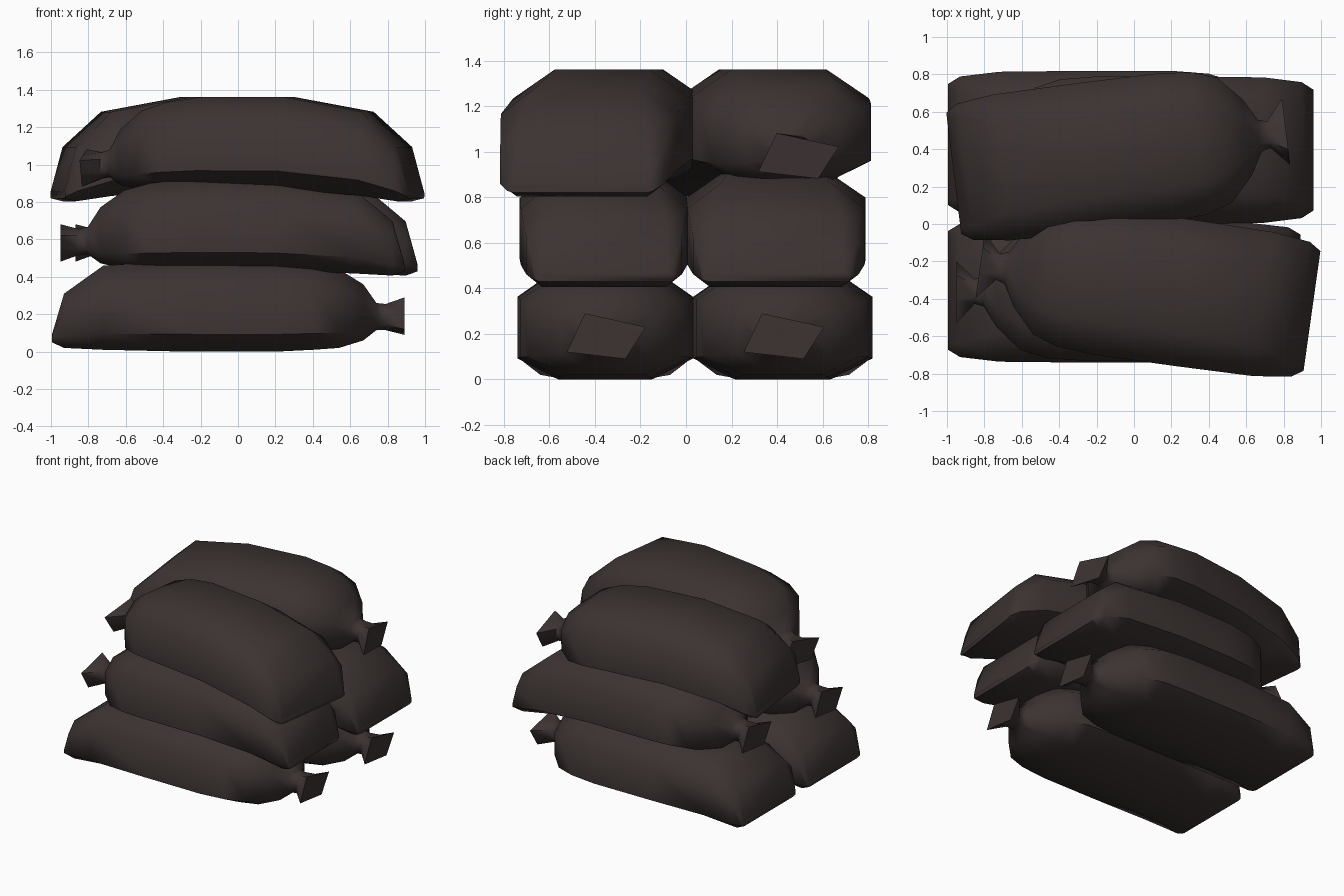
import bpy, bmesh, math

if "Cube" in bpy.data.objects:
    bpy.data.objects.remove(bpy.data.objects["Cube"])

cloth = bpy.data.materials.new("dark_brown_cloth")
cloth.diffuse_color = (0.045, 0.033, 0.032, 1)
cloth.use_nodes = True
cloth.node_tree.nodes["Principled BSDF"].inputs["Base Color"].default_value = cloth.diffuse_color

# Sack sections from sewn end to tied neck: x, half width, bottom, top, flat share
SECTIONS = [
    (-0.995, 0.32, 0.050, 0.09, 0.92),
    (-0.93, 0.36, 0.020, 0.31, 0.80),
    (-0.72, 0.385, 0.010, 0.46, 0.60),
    (-0.27, 0.39, 0.000, 0.49, 0.53),
    (0.20, 0.39, 0.000, 0.485, 0.53),
    (0.40, 0.375, 0.010, 0.47, 0.53),
    (0.54, 0.33, 0.020, 0.44, 0.52),
    (0.67, 0.20, 0.060, 0.36, 0.50),
    (0.74, 0.085, 0.115, 0.26, 0.50),
    (0.79, 0.07, 0.115, 0.255, 0.50),
]
# Corners of the skewed flare beyond the knot (y, z about the neck)
FLARE = [(0.18, 0.04), (-0.09, 0.10), (-0.17, -0.07), (0.09, -0.10)]
MID_X = -0.0525


def section_ring(x, w, z0, z1, f):
    h = z1 - z0
    lo, hi = z0 + 0.19 * h, z0 + 0.74 * h
    return [(x, w, lo), (x, w, hi), (x, f * w, z1), (x, -f * w, z1),
            (x, -w, hi), (x, -w, lo), (x, -f * w, z0), (x, f * w, z0)]


def flare_ring(x):
    ring = []
    for i, (y, z) in enumerate(FLARE):
        py, pz = FLARE[i - 1]
        ring += [(x, (y + py) / 2, 0.19 + (z + pz) / 2), (x, y, 0.19 + z)]
    return ring


def make_sack(name, cx, cy, lift, arch, length, width, yaw):
    """Loft one sack, bending it over the layer below."""
    bm = bmesh.new()
    rings = []
    for pts in [section_ring(*s) for s in SECTIONS] + [flare_ring(0.89)]:
        ring = []
        for x, y, z in pts:
            z += lift + arch * (1 - (x / 0.9) ** 2)
            ring.append(bm.verts.new(((x - MID_X) * length, y * width, z)))
        rings.append(ring)
    for a, b in zip(rings, rings[1:]):
        for i in range(8):
            j = (i + 1) % 8
            bm.faces.new((a[i], a[j], b[j], b[i]))
    bm.faces.new(rings[0])
    bm.faces.new(rings[-1])
    bmesh.ops.recalc_face_normals(bm, faces=bm.faces)
    mesh = bpy.data.meshes.new(name)
    bm.to_mesh(mesh)
    bm.free()
    mesh.materials.append(cloth)
    ob = bpy.data.objects.new(name, mesh)
    ob.location = (cx, cy, 0)
    ob.rotation_euler.z = math.radians(yaw)
    bpy.context.collection.objects.link(ob)
    bpy.ops.object.select_all(action='DESELECT')
    ob.select_set(True)
    bpy.context.view_layer.objects.active = ob
    bpy.ops.object.shade_smooth_by_angle(angle=math.radians(60))


# Bottom layer, necks to the right
make_sack("bottom_front_sack", -0.0525, -0.355, 0, 0, 1.0, 0.99, 0)
make_sack("bottom_back_sack", -0.0525, 0.425, 0, 0, 1.0, 1.01, 0)
# Middle layer, necks to the left
make_sack("middle_front_sack", -0.03, -0.36, 0.39, 0.05, 0.976, 0.95, 180)
make_sack("middle_back_sack", 0.045, 0.395, 0.39, 0.05, 0.97, 1.01, 180)
# Top layer, turned slightly and opposed
make_sack("top_front_sack", 0.065, -0.34, 0.79, 0.09, 0.95, 1.01, 172)
make_sack("top_back_sack", -0.075, 0.38, 0.79, 0.09, 0.95, 1.02, 7)
